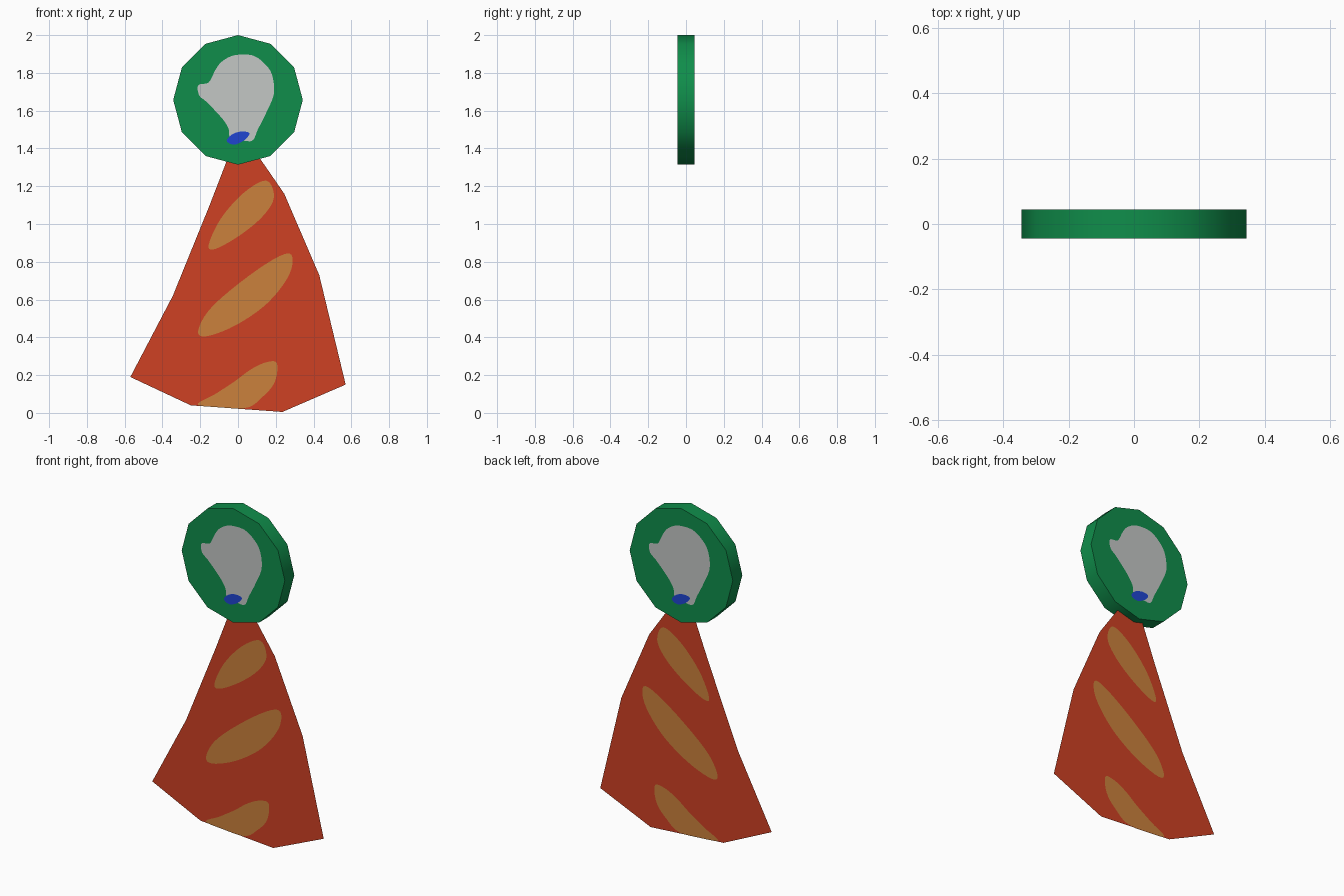
import bpy
import math
from mathutils import Vector

cube = bpy.data.objects.get("Cube")
if cube:
    bpy.data.objects.remove(cube, do_unlink=True)


def material(name, r, g, b):
    mat = bpy.data.materials.new(name)
    mat.use_nodes = True
    mat.diffuse_color = (r, g, b, 1)
    mat.node_tree.nodes["Principled BSDF"].inputs["Base Color"].default_value = (r, g, b, 1)
    return mat


green = material("green", .005, .27, .07)
red = material("red", .62, .052, .017)
orange = material("orange", .60, .22, .045)
silver = material("silver", .55, .57, .56)
blue = material("blue", .014, .06, .64)


def smooth_loop(points, steps=5):
    """Closed Catmull-Rom curve through the points."""
    pts = [Vector(p) for p in points]
    n = len(pts)
    out = []
    for i in range(n):
        a, b, c, d = (pts[(i + k - 1) % n] for k in range(4))
        for s in range(steps):
            t = s / steps
            out.append(b + (c - a) * t / 2 + (a * 2 - b * 5 + c * 4 - d) * t * t / 2
                       + (b * 3 - a - c * 3 + d) * t ** 3 / 2)
    return out


def sheet(name, outline, y, mat, mirror=1):
    """Flat upright face at depth y, facing away from the middle."""
    verts = [(mirror * x, y, z) for x, z in outline]
    area = sum(p[0] * q[2] - q[0] * p[2] for p, q in zip(verts, verts[1:] + verts[:1]))
    if (area > 0) == (y > 0):
        verts.reverse()
    mesh = bpy.data.meshes.new(name)
    mesh.from_pydata(verts, [], [range(len(verts))])
    mesh.materials.append(mat)
    obj = bpy.data.objects.new(name, mesh)
    bpy.context.collection.objects.link(obj)
    return obj


# Twelve-sided medal disc
radius, depth, centre = .343, .09, 1.657
bpy.ops.mesh.primitive_cylinder_add(vertices=12, radius=radius, depth=depth,
                                    location=(0, 0, centre), rotation=(math.pi / 2, 0, 0))
disc = bpy.context.object
disc.name = "medal_disc"
disc.data.materials.append(green)
bpy.ops.object.shade_smooth_by_angle(angle=math.radians(35))

# Painted emblem, reading the same way on both sides of the disc
emblem = smooth_loop([
    (-.21, 1.735), (-.205, 1.68), (-.165, 1.645), (-.085, 1.56), (-.05, 1.505),
    (-.04, 1.46), (.04, 1.44), (.08, 1.445), (.105, 1.5), (.15, 1.59), (.19, 1.69),
    (.18, 1.79), (.14, 1.85), (.075, 1.893), (-.02, 1.893), (-.085, 1.86),
    (-.12, 1.815), (-.155, 1.75)])
spot = smooth_loop([(-.06, 1.44), (-.02, 1.42), (.035, 1.445), (.06, 1.48),
                    (.02, 1.49), (-.03, 1.475)])
for side, facing in (("front", -1), ("back", 1)):
    face = facing * depth / 2
    sheet("emblem_" + side, emblem, face + facing * .002, silver, -facing)
    sheet("emblem_spot_" + side, spot, face + facing * .004, blue, -facing)

# Flared ribbon, a single flat sheet tucked into the disc
sheet("ribbon", [(-.57, .19), (-.25, .04), (.235, .005), (.57, .15), (.43, .73),
                 (.245, 1.16), (.09, 1.385), (-.04, 1.385), (-.15, 1.1), (-.345, .62)],
      0, red)

# Slanted stripes, showing on both sides of the ribbon
stripes = {
    "upper": smooth_loop([(-.155, .89), (-.12, .868), (.01, .94), (.13, 1.04),
                          (.19, 1.14), (.15, 1.23), (.03, 1.165), (-.09, 1.03)]),
    "middle": smooth_loop([(-.21, .44), (-.17, .405), (-.01, .465), (.16, .585),
                           (.275, .74), (.27, .845), (.105, .76), (-.13, .57)]),
    "lower": [p for p in smooth_loop([(-.21, .04), (.03, .024), (.13, .085), (.195, .165),
                                      (.205, .265), (.14, .265), (.06, .225),
                                      (-.02, .165), (-.12, .1)])],
}
# Keep the lowest stripe inside the hem
for p in stripes["lower"]:
    p.y = max(p.y, .022 - .072 * p.x)

for name, outline in stripes.items():
    for side, facing in (("front", -1), ("back", 1)):
        sheet("ribbon_stripe_" + name + "_" + side, outline, facing * .002, orange)
